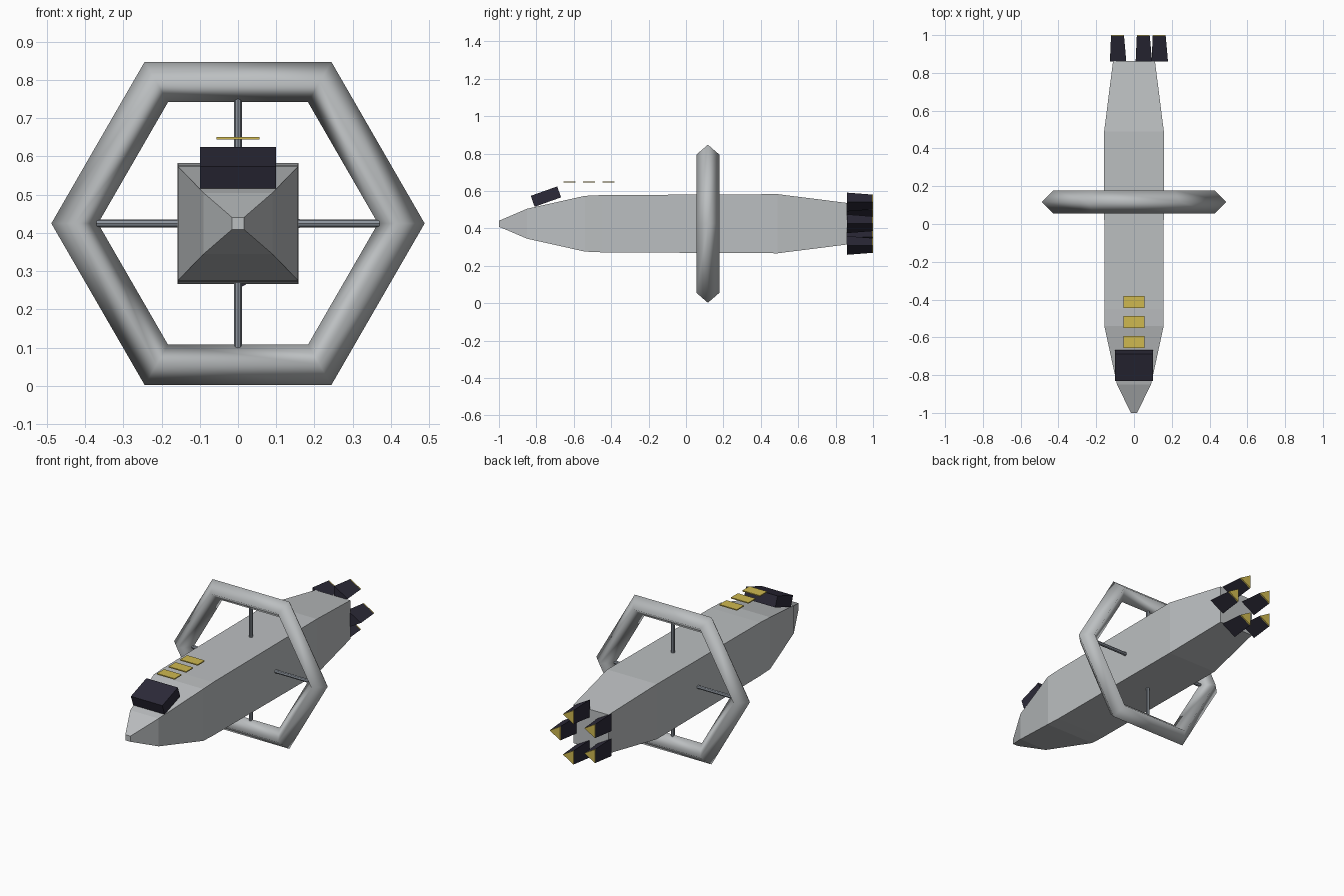
import bpy, bmesh
from math import cos, sin, pi, radians
from mathutils import Matrix, Vector

if "Cube" in bpy.data.objects:
    bpy.data.objects.remove(bpy.data.objects["Cube"], do_unlink=True)

MID_Z = 0.425
RING_Y = 0.117


def material(name, rgb):
    m = bpy.data.materials.new(name)
    m.use_nodes = True
    m.diffuse_color = (*rgb, 1)
    m.node_tree.nodes["Principled BSDF"].inputs["Base Color"].default_value = (*rgb, 1)
    return m


HULL = material("hull grey", (0.50, 0.52, 0.53))
STRUT = material("strut steel", (0.27, 0.30, 0.34))
DARK = material("dark navy", (0.025, 0.023, 0.04))
GOLD = material("gold", (0.62, 0.48, 0.08))


def finish(name, bm, mat, smooth=False):
    bmesh.ops.recalc_face_normals(bm, faces=bm.faces)
    for f in bm.faces:
        f.smooth = smooth
    me = bpy.data.meshes.new(name)
    bm.to_mesh(me)
    bm.free()
    me.materials.append(mat)
    ob = bpy.data.objects.new(name, me)
    bpy.context.collection.objects.link(ob)
    return ob


def skin(bm, loops, closed=False):
    """Join successive vertex loops with quads; cap the ends if open."""
    n = len(loops[0])
    pairs = list(zip(loops, loops[1:]))
    if closed:
        pairs.append((loops[-1], loops[0]))
    for a, b in pairs:
        for i in range(n):
            j = (i + 1) % n
            bm.faces.new((a[i], a[j], b[j], b[i]))
    if not closed:
        bm.faces.new(loops[0])
        bm.faces.new(loops[-1])


def box(name, size, centre, mat, tilt=0):
    bm = bmesh.new()
    m = Matrix.Translation(centre) @ Matrix.Rotation(tilt, 4, 'X') @ Matrix.Diagonal((*size, 1))
    bmesh.ops.create_cube(bm, size=1, matrix=m)
    return finish(name, bm, mat)


def triangle_prism(name, x, z, y0, y1, r0, r1, mat):
    bm = bmesh.new()
    loops = []
    for y, r in ((y0, r0), (y1, r1)):
        loops.append([bm.verts.new((x + r * cos(a), y, z + r * sin(a)))
                      for a in (0, 2 * pi / 3, 4 * pi / 3)])
    skin(bm, loops)
    return finish(name, bm, mat)


# Hull: rectangular sections (y, half width, half height) from nose to tail
sections = [(-1, 0.016, 0.016), (-0.85, 0.09, 0.08), (-0.54, 0.157, 0.149),
            (-0.45, 0.157, 0.153), (0.49, 0.158, 0.158), (0.862, 0.111, 0.111)]
bm = bmesh.new()
skin(bm, [[bm.verts.new((sx * w, y, MID_Z + sz * h))
           for sx, sz in ((-1, -1), (1, -1), (1, 1), (-1, 1))]
          for y, w, h in sections])
finish("hull", bm, HULL)

# Hexagonal ring with a diamond section
bm = bmesh.new()
major, minor = 0.427, 0.061
loops = []
for i in range(6):
    a = i * pi / 3
    loop = []
    for k in range(4):
        r = major + minor * cos(k * pi / 2)
        loop.append(bm.verts.new((r * cos(a), RING_Y + minor * sin(k * pi / 2), MID_Z + r * sin(a))))
    loops.append(loop)
skin(bm, loops, closed=True)
finish("habitat_ring", bm, HULL, smooth=True)

# Four spokes from the hull to the ring
for i, side in enumerate(("left", "upper", "right", "lower")):
    a = i * pi / 2
    d = Vector((cos(a), 0, sin(a)))
    bm = bmesh.new()
    m = (Matrix.Translation(Vector((0, RING_Y, MID_Z)) + d * 0.235)
         @ d.to_track_quat('Z', 'Y').to_matrix().to_4x4())
    bmesh.ops.create_cone(bm, cap_ends=True, segments=8, radius1=0.01, radius2=0.01,
                          depth=0.27, matrix=m)
    finish(side + "_spoke", bm, STRUT)

# Tilted cockpit block and floating gold panels
box("cockpit", (0.2, 0.15, 0.062), (0, -0.749, 0.57), DARK, radians(19.5))
for i in range(3):
    box(f"roof_panel_{i + 1}", (0.112, 0.064, 0.006), (0, -0.624 + 0.105 * i, 0.648), GOLD)

# Five three-sided engine nozzles with gold exhaust plates
for i in range(5):
    a = i * 2 * pi / 5
    x, z = 0.122 * cos(a), MID_Z + 0.122 * sin(a)
    triangle_prism(f"nozzle_{i + 1}", x, z, 0.86, 0.994, 0.058, 0.046, DARK)
    triangle_prism(f"exhaust_{i + 1}", x, z, 0.994, 1.0, 0.046, 0.045, GOLD)
